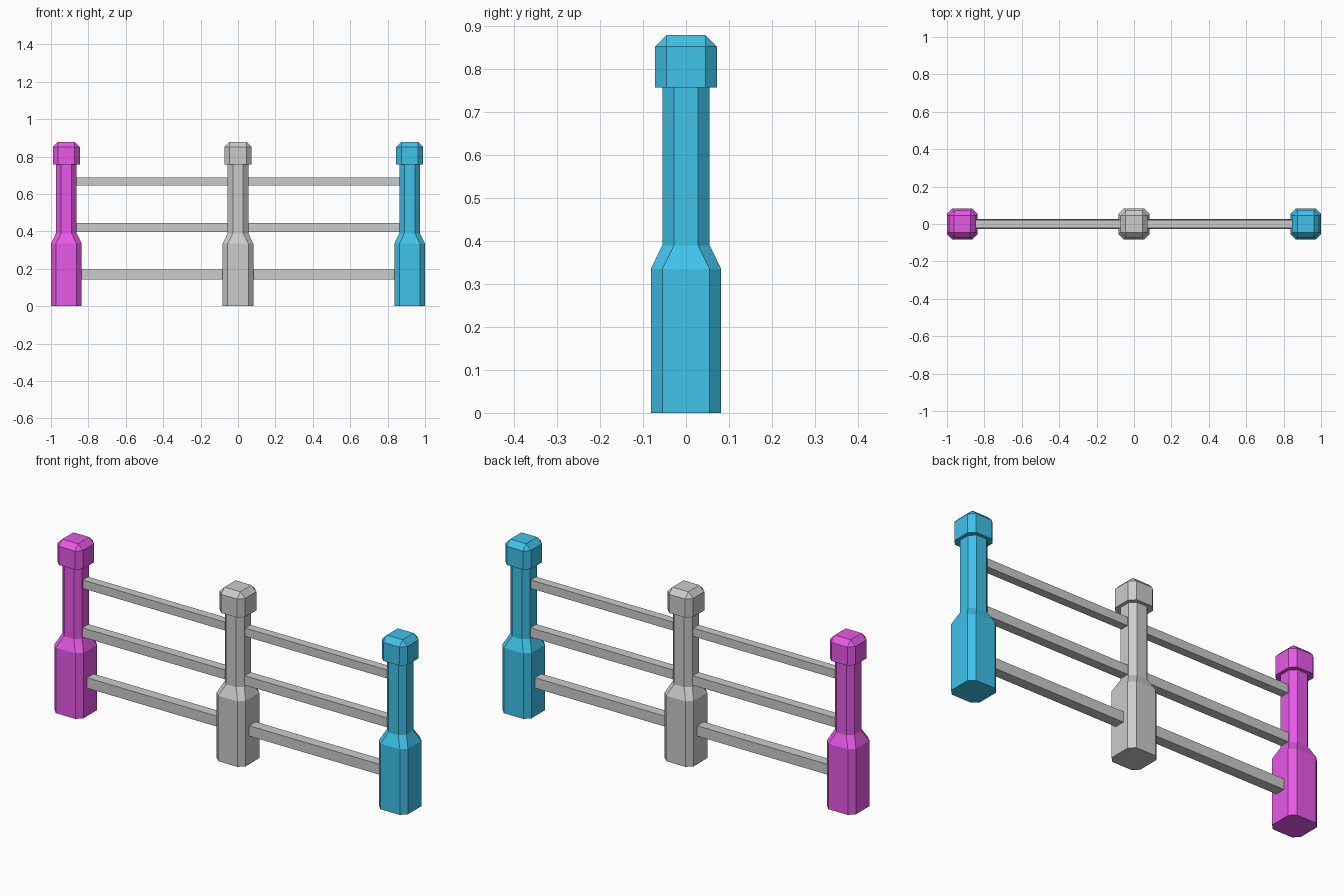
import bpy, bmesh

if "Cube" in bpy.data.objects:
    bpy.data.objects.remove(bpy.data.objects["Cube"])


def finish(name, bm, material=None):
    bmesh.ops.remove_doubles(bm, verts=bm.verts, dist=1e-5)
    bmesh.ops.recalc_face_normals(bm, faces=bm.faces)
    mesh = bpy.data.meshes.new(name)
    bm.to_mesh(mesh)
    bm.free()
    obj = bpy.data.objects.new(name, mesh)
    bpy.context.collection.objects.link(obj)
    if material:
        mesh.materials.append(material)
    return obj


def ring(bm, half, flat, z):
    """Square of half-width `half` whose corners are cut back to `flat`."""
    a, b = half, flat
    pts = [(a, -b), (a, b), (b, a), (-b, a), (-a, b), (-a, -b), (-b, -a), (b, -a)]
    return [bm.verts.new((x, y, z)) for x, y in pts]


def loft(bm, profile):
    rings = [ring(bm, *p) for p in profile]
    for low, high in zip(rings, rings[1:]):
        for i in range(8):
            j = (i + 1) % 8
            bm.faces.new((low[i], low[j], high[j], high[i]))
    bm.faces.new(rings[0][::-1])
    bm.faces.new(rings[-1])


def colour(name, rgb):
    mat = bpy.data.materials.new(name)
    mat.diffuse_color = (*rgb, 1)
    mat.use_nodes = True
    mat.node_tree.nodes["Principled BSDF"].inputs["Base Color"].default_value = mat.diffuse_color
    return mat


# (half-width, flat half-width, z)
SHAFT = [(0.082, 0.055, 0), (0.082, 0.055, 0.335), (0.055, 0.028, 0.39), (0.055, 0.028, 0.757)]
CAP = [(0.072, 0.045, 0.757), (0.072, 0.045, 0.852), (0.045, 0.045, 0.879)]

# Posts: thick base, slim neck and bevelled cap
posts = [("left_post", -0.918, colour("magenta", (0.8, 0.1, 0.8))),
         ("middle_post", 0, None),
         ("right_post", 0.918, colour("blue", (0.05, 0.54, 0.82)))]
for name, x, mat in posts:
    bm = bmesh.new()
    loft(bm, SHAFT)
    bmesh.ops.remove_doubles(bm, verts=bm.verts, dist=1e-5)
    loft(bm, CAP)
    finish(name, bm, mat).location.x = x

# Rails: square bars, thinner towards the top, one span on each side
for name, z, size in [("lower_rail", 0.17, 0.053), ("middle_rail", 0.42, 0.048), ("upper_rail", 0.666, 0.043)]:
    for side, label in ((-1, "left"), (1, "right")):
        bm = bmesh.new()
        bmesh.ops.create_cube(bm, size=1)
        bmesh.ops.scale(bm, vec=(0.86, size, size), verts=bm.verts)
        finish(f"{label}_{name}", bm).location = (side * 0.459, 0, z)
